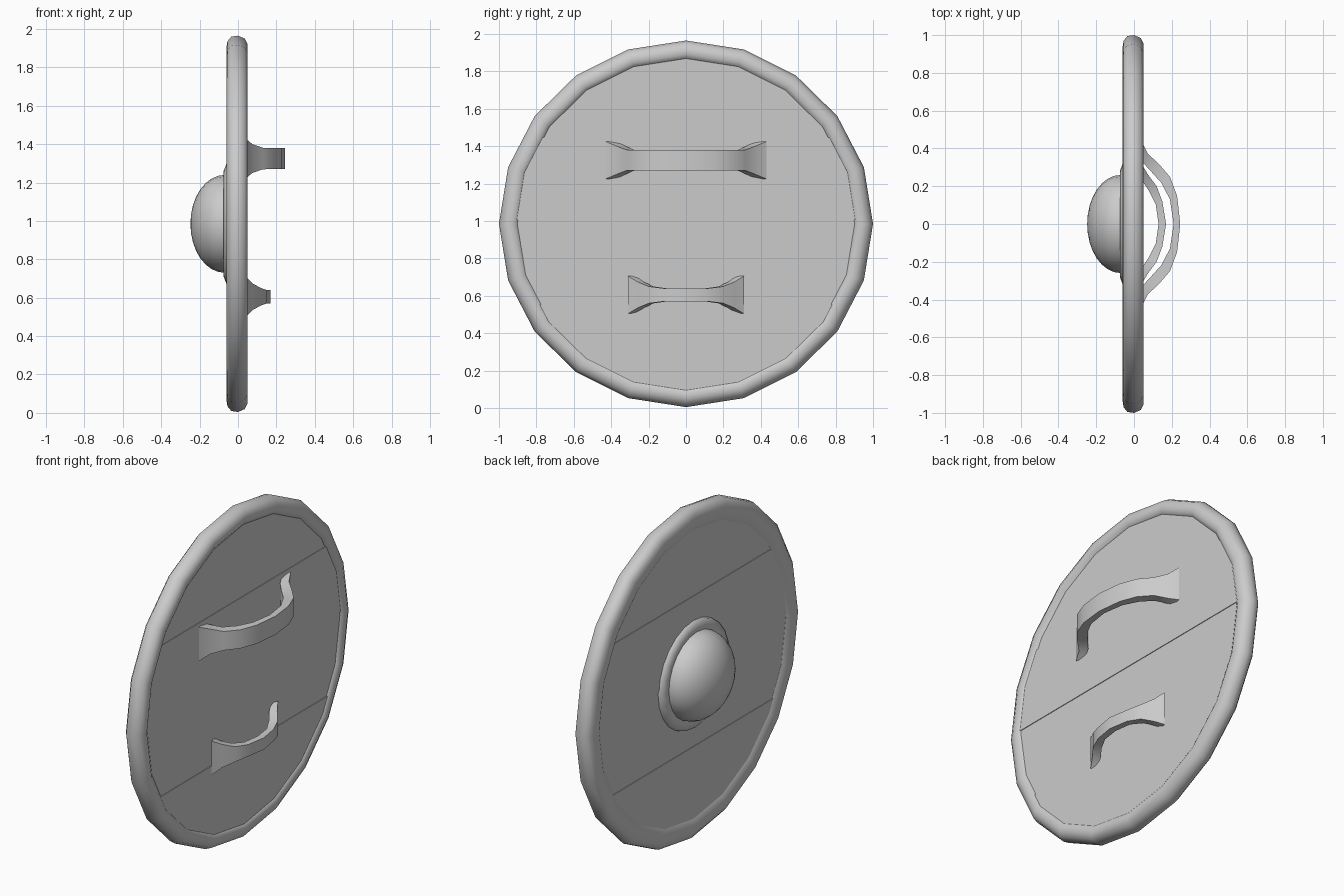
import bpy, bmesh, math

if "Cube" in bpy.data.objects:
    bpy.data.objects.remove(bpy.data.objects["Cube"])

CZ, RZ = 0.985, 0.98   # shield centre height, vertical radius (horizontal is 1)


def make(name, verts, faces, angle=40):
    me = bpy.data.meshes.new(name)
    me.from_pydata(verts, [], faces)
    bm = bmesh.new()
    bm.from_mesh(me)
    bmesh.ops.remove_doubles(bm, verts=bm.verts, dist=0.0005)
    bmesh.ops.recalc_face_normals(bm, faces=bm.faces)
    bm.to_mesh(me)
    bm.free()
    ob = bpy.data.objects.new(name, me)
    bpy.context.collection.objects.link(ob)
    bpy.ops.object.select_all(action='DESELECT')
    ob.select_set(True)
    bpy.context.view_layer.objects.active = ob
    bpy.ops.object.shade_smooth_by_angle(angle=math.radians(angle))
    return ob


def lathe(name, profile, sides, closed=False, angle=40):
    """Spin (x, radius) points around the shield axis."""
    n = len(profile)
    verts = [(x, r * math.sin(2 * math.pi * i / sides),
              CZ + RZ * r * math.cos(2 * math.pi * i / sides))
             for i in range(sides) for x, r in profile]
    faces = []
    for i in range(sides):
        a, b = i * n, (i + 1) % sides * n
        for j in range(n if closed else n - 1):
            k = (j + 1) % n
            faces.append((a + j, a + k, b + k, b + j))
    return make(name, verts, faces, angle)


def plank(name, z0, z1, back, front):
    """Board with straight long edges and ends clipped to the circle."""
    r = 0.93
    a0, a1 = math.asin(z0 / r), math.asin(z1 / r)
    angles = [a0 + (a1 - a0) * i / 8 for i in range(9)]
    right = [(r * max(math.cos(a), 0.03), CZ + RZ * r * math.sin(a)) for a in angles]
    outline = right + [(-y, z) for y, z in reversed(right)]
    n = len(outline)
    verts = [(x, y, z) for x in (back, front) for y, z in outline]
    faces = [tuple(range(n)), tuple(range(n, 2 * n))]
    faces += [(i, (i + 1) % n, n + (i + 1) % n, n + i) for i in range(n)]
    return make(name, verts, faces, 30)


def strap(name, z, stations):
    """Sweep a rectangle; stations are (y, outer x, inner x, half height), mirrored in y."""
    full = [(-s[0],) + s[1:] for s in stations] + list(reversed(stations[:-1]))
    verts, faces = [], []
    for y, xo, xi, h in full:
        # inner edge is pulled towards the middle so the strap keeps thickness
        pull = 0.87
        verts += [(xo, y, z - h), (xo, y, z + h),
                  (xi, y * pull, z + h), (xi, y * pull, z - h)]
    for i in range(len(full) - 1):
        a, b = 4 * i, 4 * i + 4
        for j in range(4):
            k = (j + 1) % 4
            faces.append((a + j, a + k, b + k, b + j))
    last = len(verts) - 4
    faces += [(3, 2, 1, 0), tuple(range(last, last + 4))]
    return make(name, verts, faces, 45)


# Rounded rim
lathe("rim", [(0.035, 0.90), (0.05, 0.925), (0.05, 0.955), (0.035, 0.985), (0.0, 1.0),
              (-0.035, 0.995), (-0.055, 0.97), (-0.06, 0.94), (-0.06, 0.90),
              (-0.045, 0.87)], 20, closed=True, angle=60)

# Four horizontal boards
for i, (z0, z1, x) in enumerate([(-0.929, -0.44, 0.040), (-0.44, 0.02, 0.036),
                                 (0.02, 0.47, 0.040), (0.47, 0.929, 0.036)]):
    plank(f"board_{i + 1}", z0, z1, -x - 0.008, x)

# Domed boss with a flange on the outer side
dome = [(-0.07 - 0.178 * math.sin(t), 0.26 * math.cos(t))
        for t in [i * math.pi / 16 for i in range(9)]]
lathe("boss", [(-0.04, 0.325), (-0.06, 0.32), (-0.075, 0.28)] + dome, 24, angle=60)

# Arm strap and hand grip on the inner side
strap("arm_strap", 1.325, [(0.43, 0.045, 0.03, 0.10), (0.37, 0.075, 0.05, 0.075),
                           (0.32, 0.13, 0.09, 0.056), (0.25, 0.19, 0.145, 0.055),
                           (0.15, 0.228, 0.19, 0.055), (0.0, 0.245, 0.21, 0.055)])
strap("hand_grip", 0.605, [(0.31, 0.045, 0.03, 0.10), (0.26, 0.075, 0.045, 0.07),
                           (0.20, 0.12, 0.08, 0.045), (0.12, 0.15, 0.115, 0.035),
                           (0.0, 0.17, 0.13, 0.035)])
